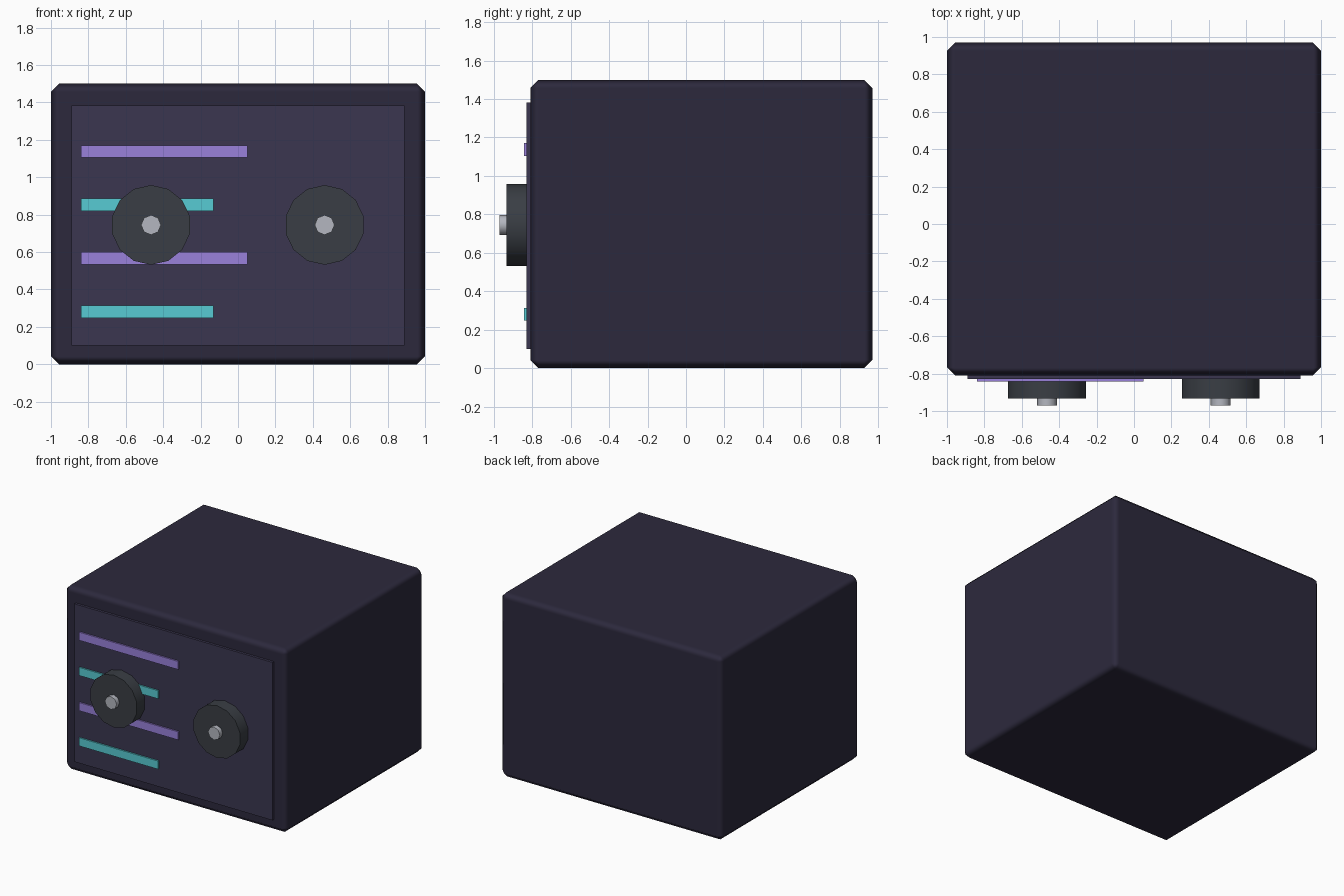
import bpy
from math import pi, radians

if "Cube" in bpy.data.objects:
    bpy.data.objects.remove(bpy.data.objects["Cube"])


def material(name, rgb):
    # sRGB 0-255 to linear viewport colour
    m = bpy.data.materials.new(name)
    m.diffuse_color = [(c / 255) ** 2.2 for c in rgb] + [1]
    m.use_nodes = True
    m.node_tree.nodes["Principled BSDF"].inputs["Base Color"].default_value = m.diffuse_color
    return m


CASE = material("case_dark", (48, 45, 63))
PANEL = material("panel_slate", (61, 57, 81))
PURPLE = material("stripe_purple", (152, 128, 218))
TEAL = material("stripe_teal", (88, 202, 210))
KNOB = material("knob_charcoal", (60, 64, 70))
HUB = material("hub_metal", (178, 181, 190))


def box(name, x, y, z, mat):
    # Box from (min, max) ranges on each axis
    bpy.ops.mesh.primitive_cube_add(size=1, location=[sum(r) / 2 for r in (x, y, z)])
    ob = bpy.context.object
    ob.name = name
    ob.scale = [r[1] - r[0] for r in (x, y, z)]
    bpy.ops.object.transform_apply(location=False, rotation=False, scale=True)
    ob.data.materials.append(mat)
    return ob


def disc(name, sides, radius, x, y, z, mat):
    # Cylinder pointing along y, with a vertex at the top
    bpy.ops.mesh.primitive_cylinder_add(
        vertices=sides, radius=radius, depth=y[1] - y[0],
        location=(x, sum(y) / 2, z), rotation=(pi / 2, 0, 0))
    ob = bpy.context.object
    ob.name = name
    ob.data.materials.append(mat)
    bpy.ops.object.shade_smooth_by_angle(angle=radians(50))
    return ob


# Chamfered case
case = box("case", (-1, 1), (-0.81, 0.97), (0, 1.5), CASE)
bpy.ops.object.shade_smooth()
bevel = case.modifiers.new("edge_bevel", "BEVEL")
bevel.width = 0.043
bevel.segments = 1
bevel.harden_normals = True

# Front panel
box("front_panel", (-0.89, 0.89), (-0.83, -0.80), (0.10, 1.383), PANEL)

# Stripes alternating long purple and short teal
for i in range(4):
    z = 1.138 - i * 0.286
    right, mat = ((0.05, PURPLE), (-0.13, TEAL))[i % 2]
    box(f"stripe_{i + 1}", (-0.84, right), (-0.842, -0.825), (z - 0.033, z + 0.033), mat)

# Knobs with metal hubs
for side, x in (("left", -0.465), ("right", 0.463)):
    disc(f"{side}_knob", 14, 0.213, x, (-0.933, -0.826), 0.745, KNOB)
    disc(f"{side}_hub", 8, 0.053, x, (-0.97, -0.92), 0.745, HUB)
